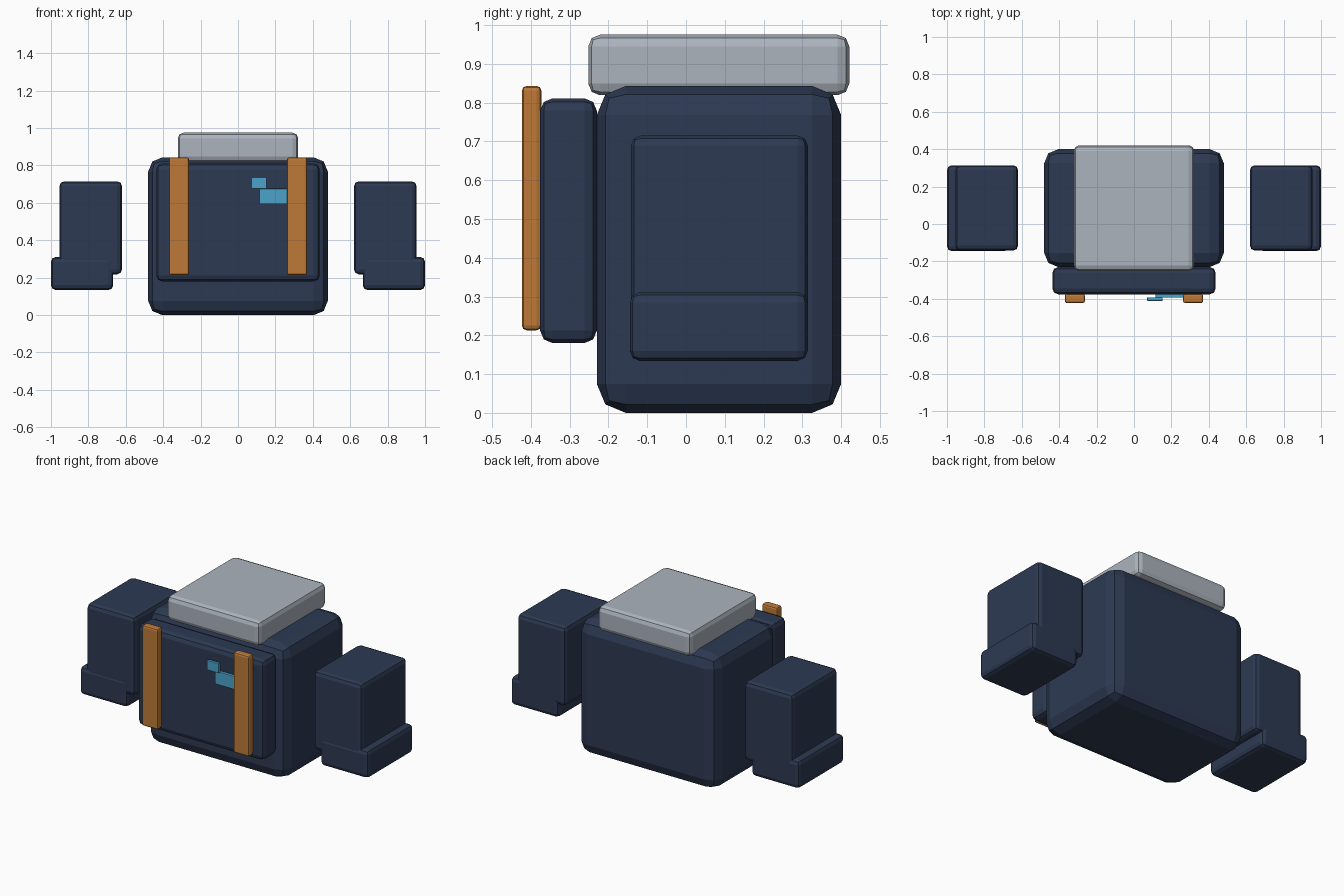
import bpy
import bmesh

if "Cube" in bpy.data.objects:
    bpy.data.objects.remove(bpy.data.objects["Cube"])


def material(name, rgb):
    m = bpy.data.materials.new(name)
    m.diffuse_color = (*rgb, 1.0)
    m.use_nodes = True
    m.node_tree.nodes["Principled BSDF"].inputs["Base Color"].default_value = m.diffuse_color
    return m


NAVY = material("navy fabric", (0.026, 0.042, 0.086))
GREY = material("light grey", (0.41, 0.455, 0.51))
TAN = material("orange leather", (0.51, 0.195, 0.04))
BLUE = material("sky blue", (0.07, 0.36, 0.60))


def soft_box(name, x, y, z, mat, bevel):
    """Box spanning the given (min, max) ranges, with two-step bevelled edges."""
    bm = bmesh.new()
    bmesh.ops.create_cube(bm, size=1.0)
    for v in bm.verts:
        for i, (lo, hi) in enumerate((x, y, z)):
            v.co[i] = hi if v.co[i] > 0 else lo
    mesh = bpy.data.meshes.new(name)
    bm.to_mesh(mesh)
    bm.free()
    mesh.materials.append(mat)
    obj = bpy.data.objects.new(name, mesh)
    bpy.context.collection.objects.link(obj)
    mod = obj.modifiers.new("soft edges", 'BEVEL')
    mod.width = bevel
    mod.segments = 2
    return obj


# Main bag, front pocket and the bedroll slab on top
soft_box("bag_body", (-0.48, 0.48), (-0.23, 0.40), (0.0, 0.843), NAVY, 0.075)
soft_box("front_pocket", (-0.437, 0.437), (-0.376, -0.23), (0.18, 0.811), NAVY, 0.032)
soft_box("top_slab", (-0.322, 0.322), (-0.252, 0.421), (0.819, 0.975), GREY, 0.03)

# Mirrored straps and stepped side pouches
for side, s in (("left", -1), ("right", 1)):
    def span(a, b):
        return tuple(sorted((a * s, b * s)))
    soft_box(f"{side}_strap", span(0.262, 0.37), (-0.423, -0.373), (0.213, 0.843), TAN, 0.012)
    soft_box(f"{side}_pouch", span(0.62, 0.955), (-0.142, 0.314), (0.218, 0.715), NAVY, 0.026)
    soft_box(f"{side}_pouch_base", span(0.667, 1.0), (-0.145, 0.314), (0.134, 0.311), NAVY, 0.026)

# Two overlapping badges on the pocket
soft_box("large_badge", (0.115, 0.285), (-0.393, -0.373), (0.593, 0.676), BLUE, 0.003)
soft_box("small_badge", (0.07, 0.153), (-0.411, -0.392), (0.676, 0.737), BLUE, 0.003)
